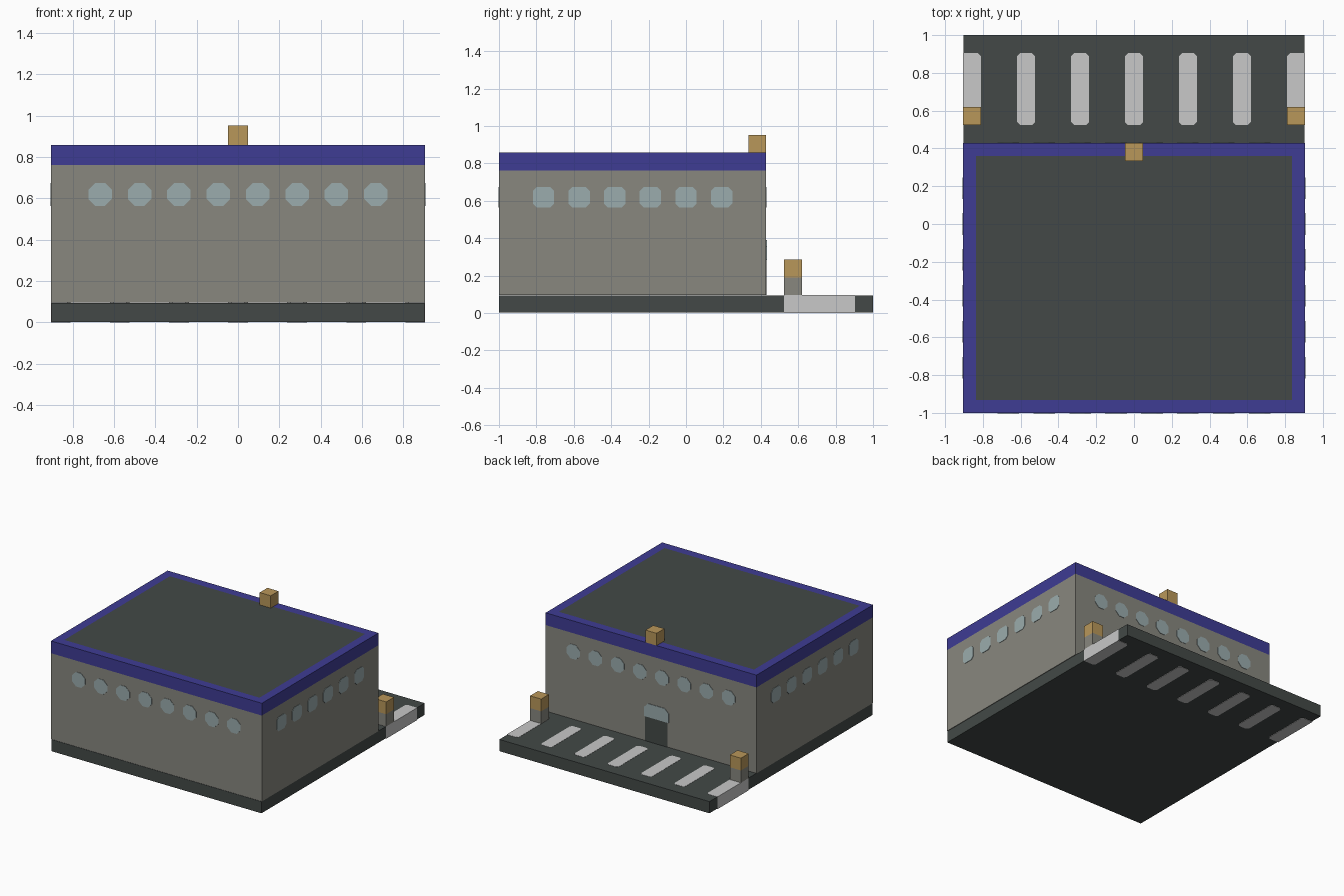
import bpy
import bmesh
from math import radians
from mathutils import Matrix, Vector

cube = bpy.data.objects.get("Cube")
if cube:
    bpy.data.objects.remove(cube, do_unlink=True)

U = 2 / 21                # the whole model sits on a grid of this step
HALF_X = 9.5 * U
BACK_Y = 4.5 * U          # back wall of the building
MID_Y = (BACK_Y - 1) / 2  # centre of the building
PROUD = 0.003             # how far painted plates stand out


def material(name, *rgb):
    lin = [((c / 255 + 0.055) / 1.055) ** 2.4 for c in rgb] + [1]
    mat = bpy.data.materials.new(name)
    mat.use_nodes = True
    mat.diffuse_color = lin
    node = mat.node_tree.nodes["Principled BSDF"]
    node.inputs["Base Color"].default_value = lin
    node.inputs["Roughness"].default_value = 0.9
    return mat


ASPHALT = material("dark asphalt", 67, 73, 71)
CONCRETE = material("grey concrete", 136, 135, 127)
BLUE = material("blue trim", 62, 60, 148)
GLASS = material("pale glass", 155, 172, 173)
WHITE = material("white paint", 200, 200, 200)
AMBER = material("amber lamp", 185, 151, 90)


def finish(name, bm, *mats):
    bmesh.ops.recalc_face_normals(bm, faces=bm.faces)
    mesh = bpy.data.meshes.new(name)
    bm.to_mesh(mesh)
    bm.free()
    for mat in mats:
        mesh.materials.append(mat)
    obj = bpy.data.objects.new(name, mesh)
    bpy.context.collection.objects.link(obj)
    return obj


def box_mesh(lo, hi):
    lo, hi = Vector(lo), Vector(hi)
    bm = bmesh.new()
    bmesh.ops.create_cube(bm, size=1, matrix=Matrix.Translation((lo + hi) / 2)
                          @ Matrix.Diagonal((*(hi - lo), 1)))
    return bm


def box(name, lo, hi, mat):
    return finish(name, box_mesh(lo, hi), mat)


def add_prism(bm, cx, cy, w, h, cuts, z0, z1, matrix=Matrix()):
    """Rectangle with cut corners (lower left, then anticlockwise), extruded."""
    pts = []
    for i, (sx, sy) in enumerate(((-1, -1), (1, -1), (1, 1), (-1, 1))):
        x, y, c = cx + sx * w / 2, cy + sy * h / 2, cuts[i]
        ends = [(x, y - sy * c), (x - sx * c, y)]
        if i % 2:
            ends.reverse()
        pts += ends if c else [(x, y)]
    low = [bm.verts.new(matrix @ Vector((x, y, z0))) for x, y in pts]
    top = [bm.verts.new(matrix @ Vector((x, y, z1))) for x, y in pts]
    bm.faces.new(low)
    bm.faces.new(top)
    for i in range(len(pts)):
        j = (i + 1) % len(pts)
        bm.faces.new((low[i], low[j], top[j], top[i]))


# Ground slab, very slightly inset so the painted inlays show on every side
box("ground_slab", (-HALF_X + PROUD, -1, PROUD),
    (HALF_X - PROUD, 1, U - PROUD / 2), ASPHALT)

# Parking stripes run through the slab; the outer two are square at the edge
bm = bmesh.new()
c = 0.016
for k in range(-3, 4):
    cuts = {-3: (0, c, c, 0), 3: (c, 0, 0, c)}.get(k, (c, c, c, c))
    add_prism(bm, 9 * U * k / 3, 7.5 * U, U, 4 * U, cuts, 0, U)
finish("parking_stripes", bm, WHITE)

# Building walls
box("walls", (-HALF_X, -1, U), (HALF_X, BACK_Y, 8 * U), CONCRETE)

# Roof trim with a dark panel inset in its top face
bm = box_mesh((-HALF_X, -1, 8 * U), (HALF_X, BACK_Y, 9 * U))
top = max(bm.faces, key=lambda f: f.calc_center_median().z)
bmesh.ops.inset_region(bm, faces=[top], thickness=U)
top.material_index = 1
finish("roof", bm, BLUE, ASPHALT)


# Window rows and door, laid out flat and then stood against each wall
def wall_matrix(angle, distance):
    return (Matrix.Translation((0, MID_Y, 0))
            @ Matrix.Rotation(radians(angle), 4, "Z")
            @ Matrix.Translation((0, -distance, 0))
            @ Matrix.Rotation(radians(90), 4, "X"))


HALF_Y = BACK_Y - MID_Y
for side, angle, dist, count, cut in (("front", 0, HALF_Y, 8, 0.034),
                                      ("right", 90, HALF_X, 6, 0.022),
                                      ("back", 180, HALF_Y, 8, 0.034),
                                      ("left", -90, HALF_X, 6, 0.022)):
    bm = bmesh.new()
    for i in range(count):
        add_prism(bm, (2 * i - count + 1) * U, 6.5 * U, 0.114, 0.112,
                  [cut] * 4, -PROUD, PROUD, wall_matrix(angle, dist))
    finish(side + "_windows", bm, GLASS)

back = wall_matrix(180, HALF_Y)
bm = bmesh.new()
add_prism(bm, U / 2, 2 * U, 2 * U, 2 * U, [0] * 4, -PROUD, PROUD, back)
finish("door", bm, ASPHALT)
bm = bmesh.new()
add_prism(bm, U / 2, 3.54 * U, 2.22 * U, 1.1 * U, (0, 0, 0.034, 0.034),
          -PROUD, PROUD * 1.3, back)
finish("door_window", bm, GLASS)

# Lamp posts at both edges of the parking strip
for side, x in (("left", 9 * U), ("right", -9 * U)):
    for part, z, mat in (("post", U, CONCRETE), ("lamp", 2 * U, AMBER)):
        box(side + "_" + part, (x - U / 2, 5.5 * U, z),
            (x + U / 2, 6.5 * U, z + U), mat)

# Lamp on the roof above the door
box("roof_lamp", (-U / 2, 3.5 * U, 9 * U), (U / 2, BACK_Y, 10 * U), AMBER)
